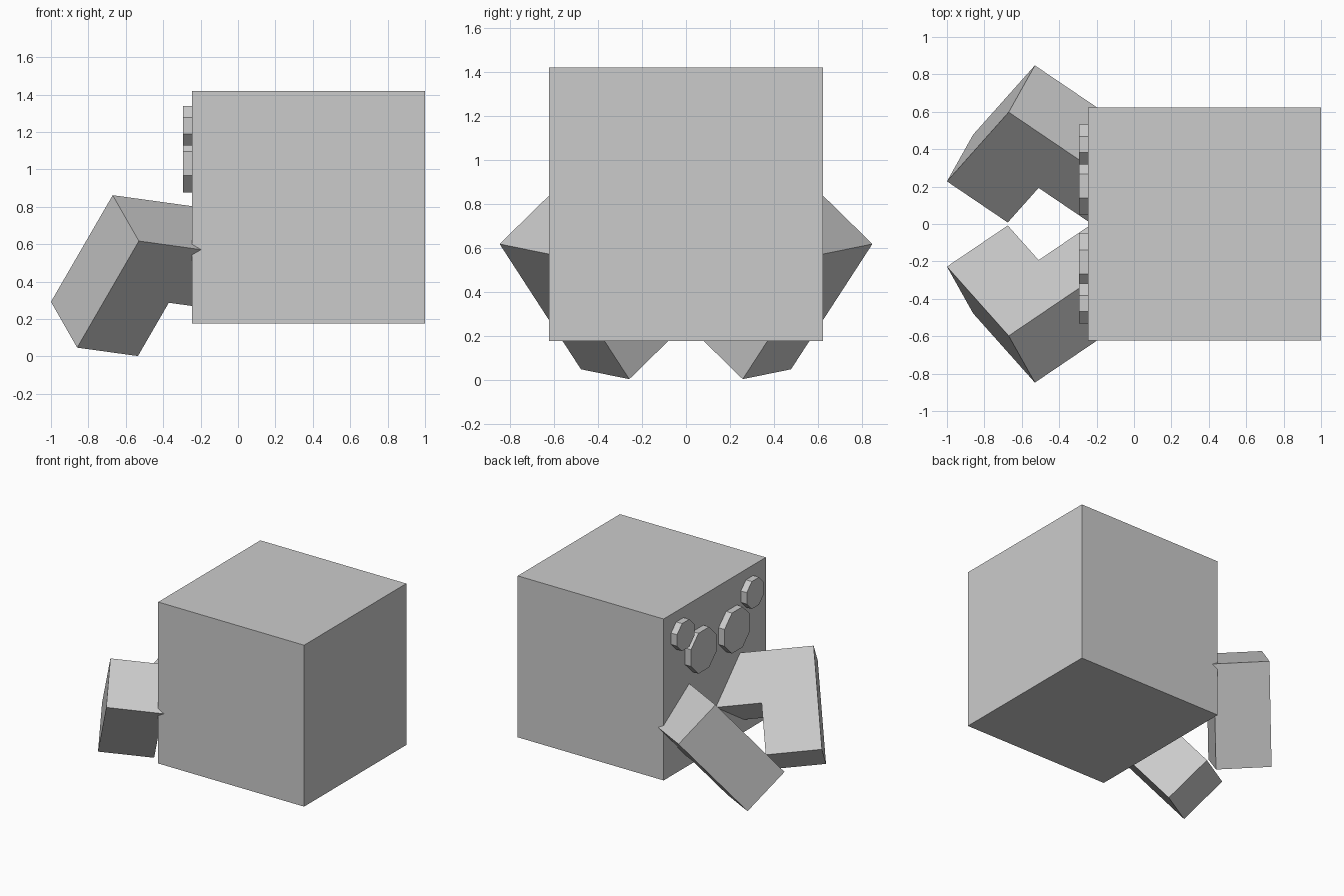
import bpy, bmesh
from math import radians, cos
from mathutils import Matrix, Vector

if "Cube" in bpy.data.objects:
    bpy.data.objects.remove(bpy.data.objects["Cube"])


def make(name, bm):
    bmesh.ops.recalc_face_normals(bm, faces=bm.faces)
    me = bpy.data.meshes.new(name)
    bm.to_mesh(me)
    bm.free()
    ob = bpy.data.objects.new(name, me)
    bpy.context.collection.objects.link(ob)
    return ob


# Cube body
bm = bmesh.new()
bmesh.ops.create_cube(bm, size=1.245, matrix=Matrix.Translation((0.3775, 0, 0.7975)))
make("body", bm)


# Octagonal discs on the -x face, flats aligned to the axes
def disc(name, y, z, apothem):
    bm = bmesh.new()
    r = apothem / cos(radians(22.5))
    m = (Matrix.Translation((-0.27, y, z)) @ Matrix.Rotation(radians(90), 4, 'Y')
         @ Matrix.Rotation(radians(22.5), 4, 'Z'))
    bmesh.ops.create_cone(bm, cap_ends=True, segments=8, radius1=r, radius2=r,
                          depth=0.05, matrix=m)
    make(name, bm)


# Bent arm: L profile (across, along) extruded through its thickness
L_PROFILE = [(0, 0), (2, 0), (2, 0.5), (1, 0.5), (1, 1), (0, 1)]
CORNER = Vector((-0.67, 0.598, 0.862))
ACROSS = Vector((0.325, -0.22, -0.045))
ALONG = Vector((-0.33, -0.37, -0.57))
THICK = Vector((0.14, 0.25, -0.245))


def arm(name, side):
    bm = bmesh.new()
    flip = Vector((1, side, 1))
    face = bm.faces.new([bm.verts.new((CORNER + ACROSS * u + ALONG * v) * flip)
                         for u, v in L_PROFILE])
    ext = bmesh.ops.extrude_face_region(bm, geom=[face], use_keep_orig=True)
    verts = [g for g in ext["geom"] if isinstance(g, bmesh.types.BMVert)]
    bmesh.ops.translate(bm, verts=verts, vec=THICK * flip)
    make(name, bm)


for side, label in ((1, "left"), (-1, "right")):
    disc(f"small_disc_{label}", side * 0.425, 1.233, 0.106)
    disc(f"large_disc_{label}", side * 0.204, 1.032, 0.156)
    arm(f"arm_{label}", side)
